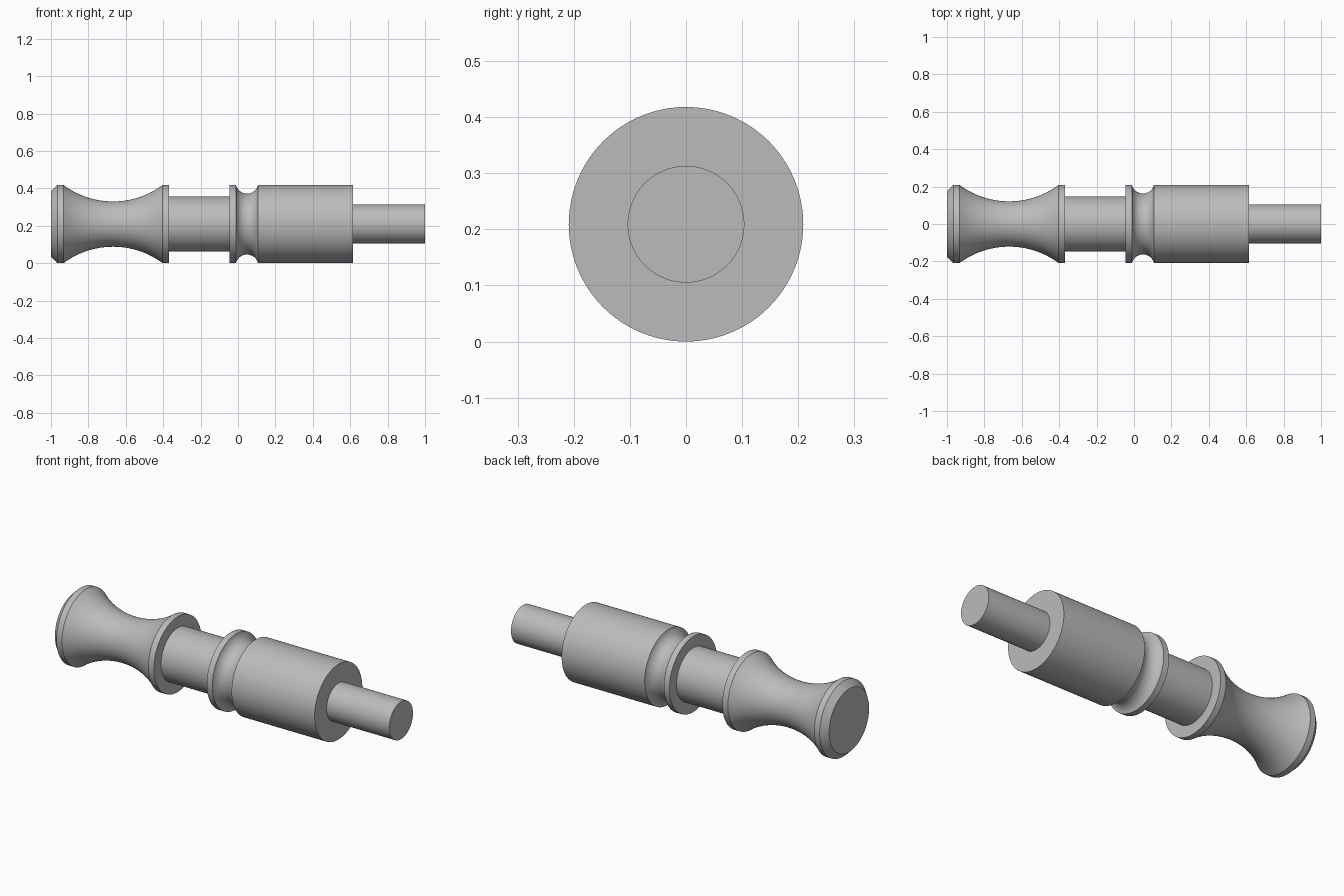
import bpy
import bmesh
import math

SEGMENTS = 96
R = 0.209          # largest radius, also the height of the axis

cube = bpy.data.objects.get("Cube")
if cube:
    bpy.data.objects.remove(cube)

steel = bpy.data.materials.new("grey steel")
steel.use_nodes = True
GREY = (0.5, 0.5, 0.5, 1)
steel.diffuse_color = GREY
steel.node_tree.nodes["Principled BSDF"].inputs["Base Color"].default_value = GREY


def waist(x0, x1, depth, steps):
    """Concave circular arc sunk into the outer radius between x0 and x1."""
    half = (x1 - x0) / 2
    arc = (half * half + depth * depth) / (2 * depth)
    sweep = math.asin(half / arc)
    points = []
    for i in range(steps + 1):
        a = sweep * (2 * i / steps - 1)
        points.append(((x0 + x1) / 2 + arc * math.sin(a),
                       R - depth + arc * (1 - math.cos(a))))
    return points


def lathe(name, profile):
    """Spin (x, radius) points around the horizontal axis."""
    bm = bmesh.new()
    verts = [bm.verts.new((x, 0, r)) for x, r in profile]
    edges = [bm.edges.new(pair) for pair in zip(verts, verts[1:])]
    bmesh.ops.spin(bm, geom=verts + edges, cent=(0, 0, 0), axis=(1, 0, 0),
                   angle=math.tau, steps=SEGMENTS, use_duplicate=False)
    bmesh.ops.remove_doubles(bm, verts=bm.verts, dist=0.00001)
    bmesh.ops.recalc_face_normals(bm, faces=bm.faces)
    # Make open bands face away from the axis
    band = max(bm.faces, key=lambda f: abs(f.normal.z))
    if band.normal.z * band.calc_center_median().z < 0:
        bmesh.ops.reverse_faces(bm, faces=bm.faces)
    mesh = bpy.data.meshes.new(name)
    bm.to_mesh(mesh)
    bm.free()
    mesh.materials.append(steel)
    mesh.shade_smooth()
    mesh.set_sharp_from_angle(angle=math.radians(25))
    obj = bpy.data.objects.new(name, mesh)
    obj.location.z = R
    bpy.context.collection.objects.link(obj)
    return obj


NECK, PIN = 0.147, 0.104

# Pull knob: chamfered end, waisted grip and rear shoulder
lathe("knob", [(-1, 0), (-1, 0.175), (-0.966, R)]
      + waist(-0.933, -0.403, 0.088, 32) + [(-0.369, R), (-0.369, NECK)])
# Straight neck behind the knob
lathe("neck", [(-0.369, NECK), (-0.045, NECK)])
# Thin collar
lathe("collar", [(-0.045, NECK), (-0.045, R), (-0.011, R)])
# Round groove between collar and body
lathe("groove", waist(-0.011, 0.107, 0.046, 20))
# Main body with its flat shoulder
lathe("body", [(0.107, R), (0.616, R), (0.616, PIN)])
# Locking pin with a flat tip
lathe("pin", [(0.616, PIN), (1, PIN), (1, 0)])
